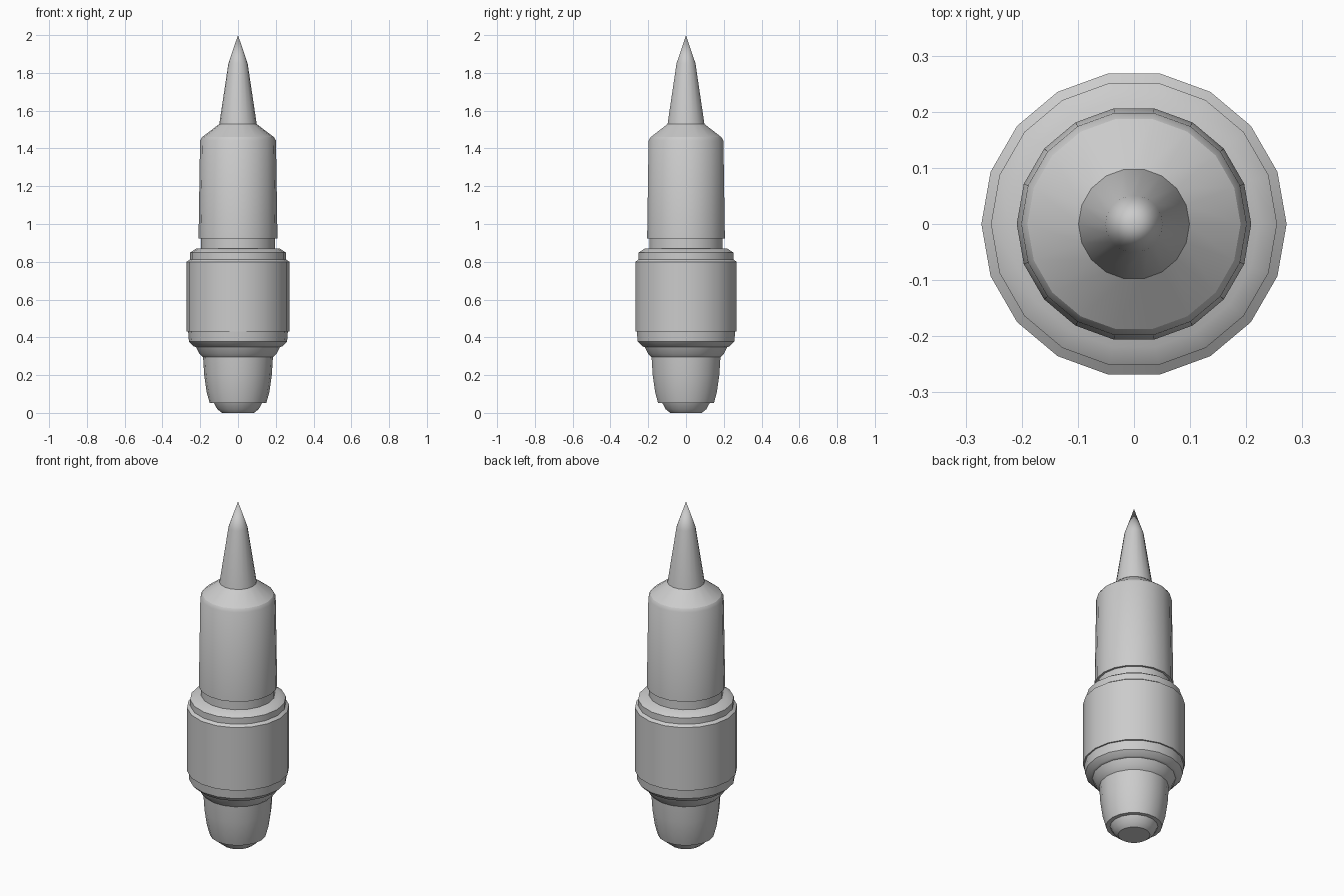
import bpy
import bmesh
from math import cos, sin, tau, radians

cube = bpy.data.objects.get("Cube")
if cube:
    bpy.data.objects.remove(cube)

SIDES = 18

grey = bpy.data.materials.new("light grey")
grey.use_nodes = True
grey.diffuse_color = (0.6, 0.6, 0.6, 1)
grey.node_tree.nodes["Principled BSDF"].inputs["Base Color"].default_value = (0.6, 0.6, 0.6, 1)


def turned(name, profile, angle=35):
    """Revolve (radius, height) points, bottom to top, into a closed solid."""
    bm = bmesh.new()
    rings = []
    for r, z in profile:
        if r == 0:
            rings.append([bm.verts.new((0, 0, z))] * SIDES)
        else:
            rings.append([bm.verts.new((r * cos(tau * i / SIDES), r * sin(tau * i / SIDES), z))
                          for i in range(SIDES)])
    for low, high in zip(rings, rings[1:]):
        for i in range(SIDES):
            j = (i + 1) % SIDES
            corners = [low[i], low[j], high[j], high[i]]
            bm.faces.new(list(dict.fromkeys(corners)))
    # Cap open ends
    for ring, radius in ((rings[0], profile[0][0]), (rings[-1], profile[-1][0])):
        if radius > 0:
            bm.faces.new(ring)
    bmesh.ops.recalc_face_normals(bm, faces=bm.faces)
    mesh = bpy.data.meshes.new(name)
    bm.to_mesh(mesh)
    bm.free()
    mesh.materials.append(grey)
    obj = bpy.data.objects.new(name, mesh)
    bpy.context.collection.objects.link(obj)
    bpy.ops.object.select_all(action='DESELECT')
    obj.select_set(True)
    bpy.context.view_layer.objects.active = obj
    bpy.ops.object.shade_smooth_by_angle(angle=radians(angle))


# Lower end
turned("tail_plug", [(0.085, 0), (0.11, 0.02), (0.127, 0.052)])
turned("tail_body", [(0.15, 0.052), (0.166, 0.11), (0.179, 0.2), (0.185, 0.295)])
turned("lower_collar", [(0.185, 0.295), (0.205, 0.315), (0.222, 0.348)])

# Wide middle section with its stepped shoulders
turned("lower_shoulder", [(0.222, 0.348), (0.235, 0.353), (0.26, 0.378), (0.264, 0.43)])
turned("main_barrel", [(0.272, 0.43), (0.272, 0.8), (0.255, 0.812)])
turned("upper_shoulder", [(0.255, 0.812), (0.255, 0.848), (0.222, 0.87)])

# Narrow upper section
turned("neck", [(0.197, 0.87), (0.197, 0.922)])
turned("upper_barrel", [(0.209, 0.922), (0.201, 1.442), (0.19, 1.46)])
turned("cone_shoulder", [(0.19, 1.46), (0.098, 1.53)])

# Pointed tip
turned("nose_spike", [(0.099, 1.53), (0.051, 1.85), (0, 2)])
